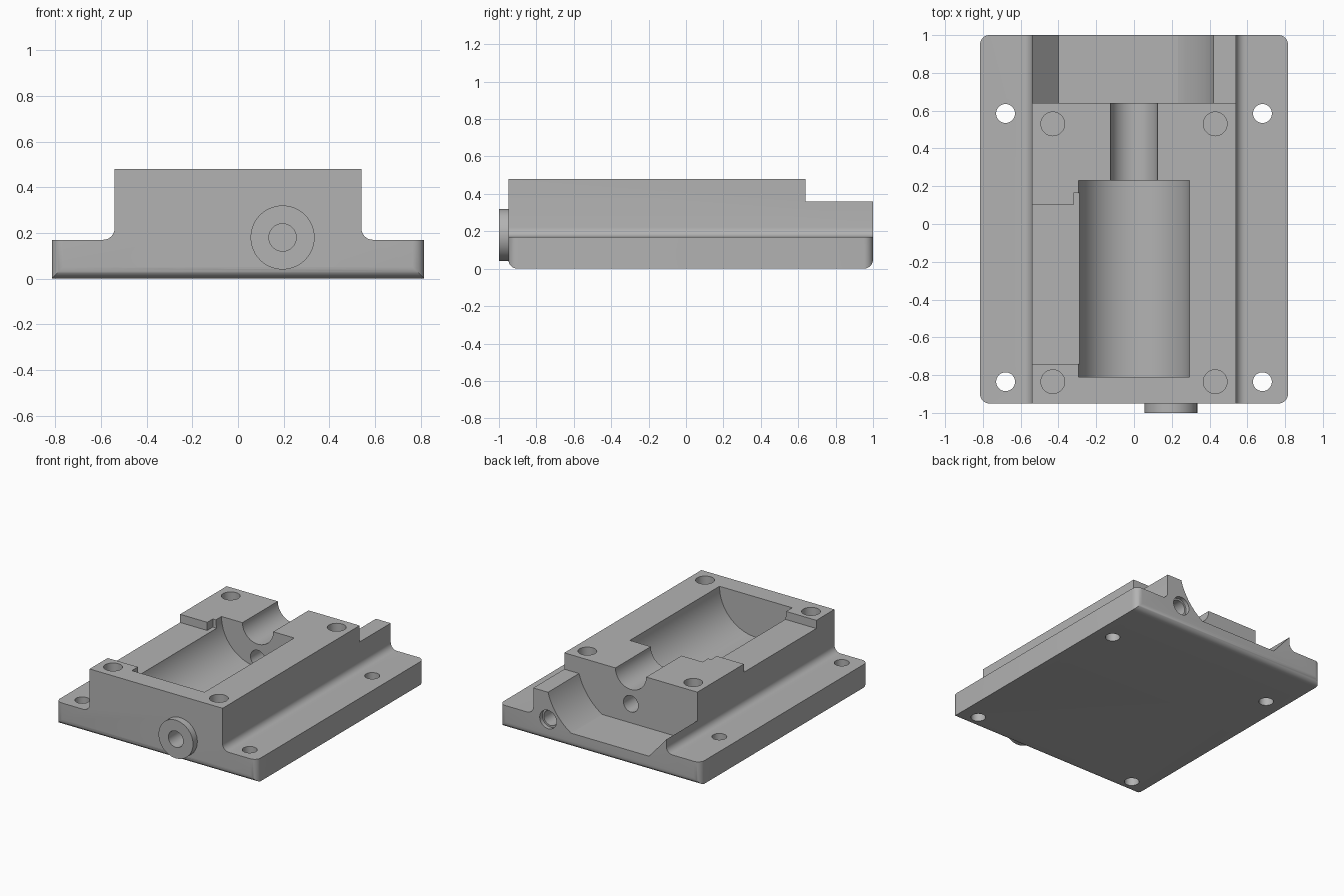
import bpy, bmesh
from math import sin, cos, pi, asin, acos

cube = bpy.data.objects.get("Cube")
if cube:
    bpy.data.objects.remove(cube)

metal = bpy.data.materials.new("plain_grey_metal")
metal.use_nodes = True
grey = (0.45, 0.45, 0.45, 1)
metal.diffuse_color = grey
metal.node_tree.nodes["Principled BSDF"].inputs["Base Color"].default_value = grey


def arc(cx, cz, r, a0, a1, n):
    return [(cx + r * cos(a0 + (a1 - a0) * i / n), cz + r * sin(a0 + (a1 - a0) * i / n))
            for i in range(n + 1)]


def circle(cx, cz, r, n=48):
    return arc(cx, cz, r, 0, 2 * pi, n)[:-1]


def prism(name, points, lo, hi, axis="Y"):
    """Extrude a closed outline along Y (outline in x, z) or Z (outline in x, y)."""
    bm = bmesh.new()
    place = (lambda u, v: (u, lo, v)) if axis == "Y" else (lambda u, v: (u, v, lo))
    face = bm.faces.new([bm.verts.new(place(u, v)) for u, v in points])
    out = bmesh.ops.extrude_face_region(bm, geom=[face])
    moved = [g for g in out["geom"] if isinstance(g, bmesh.types.BMVert)]
    step = (0, hi - lo, 0) if axis == "Y" else (0, 0, hi - lo)
    bmesh.ops.translate(bm, verts=moved, vec=step)
    bmesh.ops.recalc_face_normals(bm, faces=bm.faces[:])
    mesh = bpy.data.meshes.new(name)
    bm.to_mesh(mesh)
    bm.free()
    mesh.materials.append(metal)
    obj = bpy.data.objects.new(name, mesh)
    bpy.context.collection.objects.link(obj)
    return obj


def box(name, x0, x1, y0, y1, z0, z1):
    return prism(name, [(x0, z0), (x1, z0), (x1, z1), (x0, z1)], y0, y1)


def combine(target, tool, operation="DIFFERENCE"):
    bpy.context.view_layer.objects.active = target
    mod = target.modifiers.new(tool.name, "BOOLEAN")
    mod.operation = operation
    mod.solver = "EXACT"
    mod.object = tool
    bpy.ops.object.modifier_apply(modifier=mod.name)
    bpy.data.objects.remove(tool)


FRONT, BACK, STEP = -0.95, 1.0, 0.64
TOP, FLANGE = 0.48, 0.17

# Housing: flanged block with filleted feet
right = [(0.815, 0), (0.815, FLANGE)] + arc(0.59, 0.22, 0.05, -pi / 2, -pi, 8) + [(0.54, TOP)]
left = [(-x, z) for x, z in reversed(right)]
housing = prism("housing", right + left, FRONT, BACK)

# Rounded corners on the flange
bm = bmesh.new()
bm.from_mesh(housing.data)
corners = [e for e in bm.edges if all(abs(v.co.x) > 0.81 for v in e.verts)
           and abs(e.verts[0].co.y - e.verts[1].co.y) < 0.001]
bmesh.ops.bevel(bm, geom=corners, offset=0.05, segments=8, profile=0.5, affect="EDGES")
bm.to_mesh(housing.data)
bm.free()

# Round boss on the front
combine(housing, prism("boss", circle(0.195, 0.18, 0.14), -1.0, FRONT + 0.03), "UNION")

# Lowered rear bay: curved wall on one side, flat floor, sloped wall on the other
radius, floor = 0.437, 0.11
bay = [(0.7, 0.7), (0.7, 0.36)]
bay += arc(0, TOP, radius, -asin((TOP - 0.36) / radius), -pi / 2 + acos((TOP - floor) / radius), 20)
bay += [(-0.40, floor), (-0.68, 0.43), (-0.68, 0.7)]
combine(housing, prism("rear_bay", bay, STEP, BACK + 0.1))

# Half-round main cavity and shaft channel
combine(housing, prism("main_cavity", circle(0, TOP, 0.295, 80), -0.81, 0.23))
combine(housing, prism("shaft_channel", circle(0, TOP, 0.125), 0.1, STEP + 0.1))

# Shallow relief on one rim, with a small notch
combine(housing, box("rim_relief", -0.7, -0.2, -0.74, 0.10, 0.42, 0.6))
combine(housing, box("rim_notch", -0.32, -0.2, 0.09, 0.165, 0.42, 0.6))

# Mounting holes through the flange and blind bolt holes in the block top
for side in (-1, 1):
    for y in (-0.835, 0.585):
        combine(housing, prism("flange_hole", circle(side * 0.68, y, 0.05, 32), -0.1, 0.4, "Z"))
    for y in (-0.835, 0.53):
        combine(housing, prism("bolt_hole", circle(side * 0.43, y, 0.063, 32), 0.30, 0.6, "Z"))

# Horizontal ports: boss bore, rear port with counterbore, drain to the cavity
combine(housing, prism("boss_bore", circle(0.195, 0.18, 0.06, 32), -1.1, -0.75))
combine(housing, prism("rear_port", circle(0.42, 0.16, 0.055, 32), 0.7, 1.1))
combine(housing, prism("rear_counterbore", circle(0.42, 0.16, 0.068, 32), 0.97, 1.1))
combine(housing, prism("drain", circle(0, 0.25, 0.06, 32), 0.1, STEP + 0.1))

# One material slot, smooth curves with sharp edges
housing.data.materials.clear()
housing.data.materials.append(metal)
for poly in housing.data.polygons:
    poly.material_index = 0
bpy.ops.object.select_all(action="DESELECT")
housing.select_set(True)
bpy.context.view_layer.objects.active = housing
bpy.ops.object.shade_smooth_by_angle()
